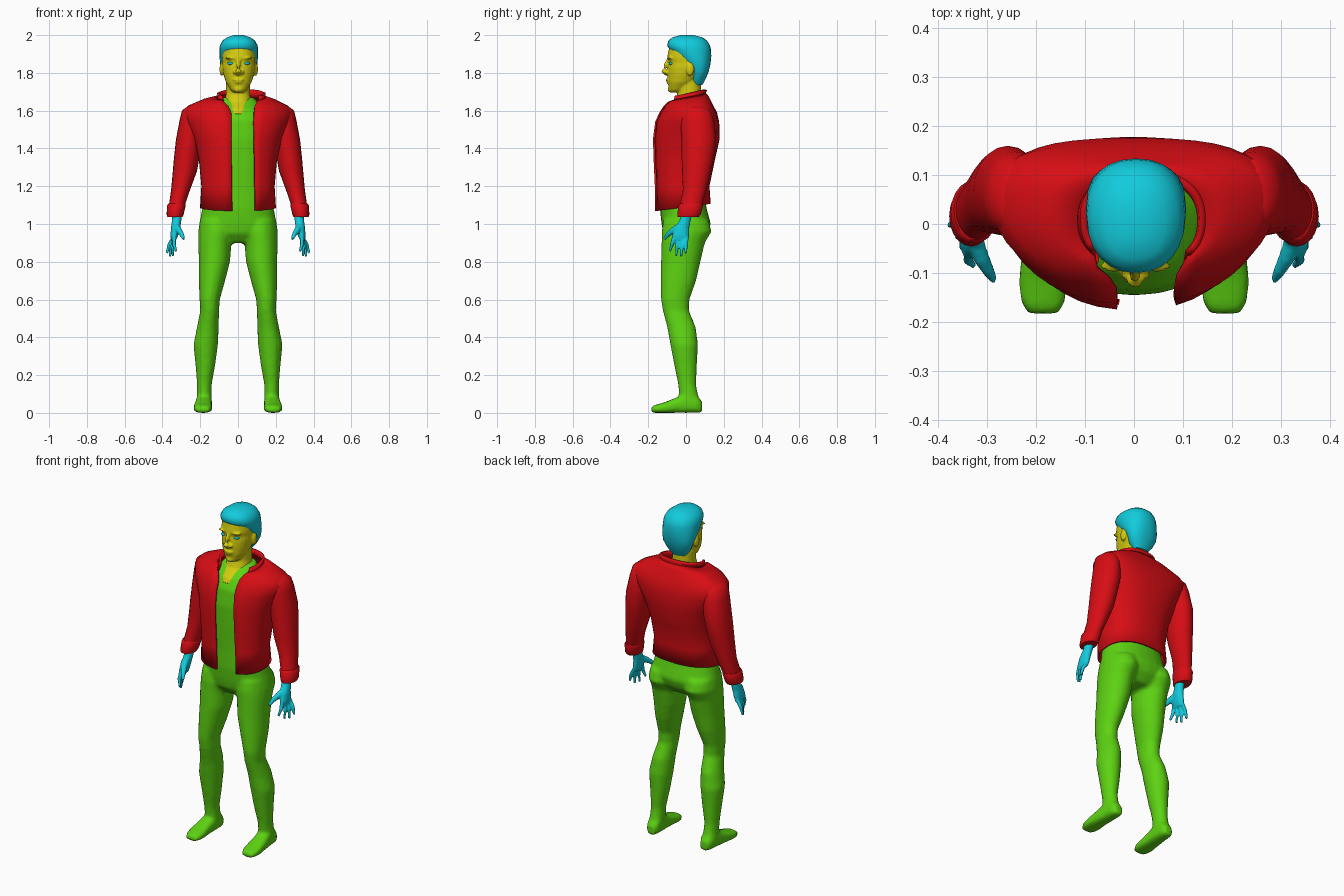
import bpy, bmesh
from math import sin, cos, pi, asin, radians
from mathutils import Vector, Matrix


def material(name, rgb):
    m = bpy.data.materials.new(name)
    m.diffuse_color = (*rgb, 1)
    return m


RED = material("red", (0.68, 0.004, 0.007))
GREEN = material("green", (0.11, 0.65, 0.006))
CYAN = material("cyan", (0.006, 0.6, 0.72))
YELLOW = material("yellow", (0.66, 0.6, 0.005))


def spow(v, e):
    return (1 if v >= 0 else -1) * abs(v) ** e


def ring(z, cx, cy, rx, ry, n=20, e=1.0):
    return [Vector((cx + rx * spow(sin(2 * pi * i / n), e),
                    cy - ry * spow(cos(2 * pi * i / n), e), z)) for i in range(n)]


def span(z, hw, yf, yb, cx=0.0, n=24, e=0.9):
    return ring(z, cx, (yf + yb) / 2, hw, (yb - yf) / 2, n, e)


def loft(bm, rings, closed=True):
    rows = [[bm.verts.new(p) for p in r] for r in rings]
    n = len(rows[0])
    for a, b in zip(rows, rows[1:]):
        for i in range(n if closed else n - 1):
            j = (i + 1) % n
            bm.faces.new((a[i], a[j], b[j], b[i]))
    if closed:
        bm.faces.new(rows[0])
        bm.faces.new(rows[-1])


def tube(bm, pts, radii, n=8):
    pts = [Vector(p) for p in pts]
    rings = []
    for k, p in enumerate(pts):
        d = (pts[min(k + 1, len(pts) - 1)] - pts[max(k - 1, 0)]).normalized()
        q = d.to_track_quat('Z', 'Y')
        rings.append([p + q @ Vector((radii[k] * cos(2 * pi * i / n), radii[k] * sin(2 * pi * i / n), 0))
                      for i in range(n)])
    loft(bm, rings)


def ball(bm, c, s):
    bmesh.ops.create_uvsphere(bm, u_segments=12, v_segments=8, radius=1,
                              matrix=Matrix.Translation(c) @ Matrix.Diagonal((*s, 1)))


def finish(bm, name, mat, mirror=False, voxel=0, thick=0, smooth=0):
    bmesh.ops.recalc_face_normals(bm, faces=bm.faces)
    me = bpy.data.meshes.new(name)
    bm.to_mesh(me)
    bm.free()
    me.materials.append(mat)
    me.shade_smooth()
    me.set_sharp_from_angle(angle=radians(50))
    ob = bpy.data.objects.new(name, me)
    bpy.context.collection.objects.link(ob)
    if mirror:
        m = ob.modifiers.new("mirror", 'MIRROR')
        m.use_mirror_merge = False
    if voxel:
        m = ob.modifiers.new("union", 'REMESH')
        m.mode, m.voxel_size, m.use_smooth_shade = 'VOXEL', voxel, True
    if smooth:
        m = ob.modifiers.new("relax", 'SMOOTH')
        m.factor, m.iterations = 0.5, smooth
    if thick:
        m = ob.modifiers.new("thickness", 'SOLIDIFY')
        m.thickness, m.offset = thick, 0
    return ob


# Shirt, trousers and feet, fused into one body suit
bm = bmesh.new()
loft(bm, [span(*r) for r in (
    (0.90, 0.10, -0.08, 0.07), (0.95, 0.18, -0.12, 0.115), (1.0, 0.205, -0.13, 0.132),
    (1.08, 0.19, -0.138, 0.11), (1.18, 0.168, -0.138, 0.09), (1.32, 0.172, -0.143, 0.11),
    (1.45, 0.178, -0.146, 0.13), (1.55, 0.165, -0.135, 0.13), (1.61, 0.13, -0.105, 0.11),
    (1.67, 0.085, -0.03, 0.09))])
for s in (-1, 1):
    loft(bm, [ring(z, s * cx, cy, rx, ry) for z, cx, cy, rx, ry in (
        (1.02, 0.112, 0, 0.09, 0.12), (0.96, 0.115, 0.003, 0.096, 0.133), (0.9, 0.122, -0.015, 0.088, 0.115),
        (0.8, 0.125, -0.028, 0.083, 0.105), (0.7, 0.138, -0.04, 0.07, 0.094),
        (0.6, 0.15, -0.057, 0.054, 0.076), (0.54, 0.15, -0.053, 0.05, 0.07),
        (0.45, 0.16, -0.023, 0.058, 0.076), (0.36, 0.171, -0.01, 0.065, 0.073),
        (0.25, 0.173, -0.002, 0.052, 0.06), (0.15, 0.178, 0.006, 0.039, 0.048), (0.05, 0.178, 0.02, 0.04, 0.052))])
    # foot: sections from heel to toe (y, centre x, half width, top z)
    loft(bm, [[Vector((s * cx + w * spow(sin(a * pi / 8), 0.7), y, h / 2 - h / 2 * spow(cos(a * pi / 8), 0.7)))
               for a in range(16)] for y, cx, w, h in (
        (0.085, 0.178, 0.024, 0.06), (0.06, 0.178, 0.038, 0.09), (0.0, 0.18, 0.043, 0.1),
        (-0.06, 0.184, 0.046, 0.078), (-0.12, 0.186, 0.051, 0.054), (-0.165, 0.186, 0.045, 0.042),
        (-0.184, 0.186, 0.03, 0.032))])
finish(bm, "body_suit", GREEN, voxel=0.012, smooth=3)


# Open jacket shell: z, centre x, half width, front y, back y, opening left, opening right, z slope over y
def open_row(z, cx, sx, yf, yb, xl, xr, slope=0.0, back=0.0, n=36, e=0.85):
    t0 = asin(min(1, max(0.0, (xr - cx) / sx)) ** (1 / e))
    t1 = asin(min(1, max(0.0, (xl + cx) / sx)) ** (1 / e))
    pts = []
    for i in range(n + 1):
        t = t0 + (2 * pi - t1 - t0) * i / n
        y = (yf + yb) / 2 - (yb - yf) / 2 * spow(cos(t), e) + back * sin(t) ** 2
        pts.append(Vector((cx + sx * spow(sin(t), e), y, z + slope * y)))
    return pts


bm = bmesh.new()
loft(bm, [open_row(*r) for r in (
    (1.09, 0, 0.195, -0.16, 0.125, 0.03, 0.09, 0.13), (1.2, 0, 0.188, -0.16, 0.118, 0.033, 0.088),
    (1.33, 0, 0.2, -0.166, 0.145, 0.034, 0.086), (1.45, 0, 0.225, -0.17, 0.172, 0.034, 0.084, 0, 0.02),
    (1.54, 0, 0.27, -0.158, 0.17, 0.034, 0.082, 0, 0.04), (1.59, 0, 0.285, -0.135, 0.158, 0.036, 0.084, 0, 0.04),
    (1.622, 0, 0.26, -0.115, 0.14, 0.05, 0.088, 0, 0.035), (1.652, 0.005, 0.185, -0.1, 0.12, 0.075, 0.1, 0.1, 0.02),
    (1.665, 0.015, 0.13, -0.09, 0.105, 0.08, 0.11, 0.2))], closed=False)
finish(bm, "jacket", RED, thick=0.012)

# Stand-up collar
bm = bmesh.new()
loft(bm, [open_row(*r) for r in (
    (1.64, 0.015, 0.135, -0.1, 0.11, 0.075, 0.105, 0.25), (1.67, 0.018, 0.118, -0.085, 0.098, 0.08, 0.11, 0.25),
    (1.69, 0.018, 0.122, -0.085, 0.105, 0.085, 0.115, 0.2))], closed=False)
finish(bm, "collar", RED, thick=0.014)

# Sleeves
bm = bmesh.new()
loft(bm, [ring(*r) for r in (
    (1.625, 0.235, 0.05, 0.03, 0.05), (1.60, 0.242, 0.055, 0.055, 0.075), (1.55, 0.243, 0.06, 0.066, 0.088),
    (1.45, 0.258, 0.068, 0.07, 0.092), (1.35, 0.272, 0.062, 0.067, 0.085), (1.28, 0.281, 0.056, 0.064, 0.077),
    (1.18, 0.304, 0.046, 0.05, 0.062), (1.09, 0.326, 0.024, 0.041, 0.058))])
finish(bm, "sleeve", RED, mirror=True)

# Cuffs
bm = bmesh.new()
loft(bm, [ring(*r) for r in (
    (1.108, 0.324, 0.028, 0.044, 0.06), (1.098, 0.326, 0.025, 0.049, 0.065),
    (1.05, 0.333, 0.016, 0.045, 0.062), (1.038, 0.334, 0.012, 0.04, 0.056))])
finish(bm, "cuff", RED, mirror=True)

# Hands
bm = bmesh.new()
loft(bm, [ring(z, *r, 12) for z, *r in (
    (1.07, 0.322, 0.01, 0.026, 0.03), (1.02, 0.325, -0.005, 0.025, 0.03), (0.98, 0.33, -0.022, 0.025, 0.04),
    (0.94, 0.337, -0.028, 0.021, 0.045), (0.915, 0.341, -0.028, 0.014, 0.042))])
for y, tip in ((-0.062, (0.328, -0.085, 0.855)), (-0.04, (0.345, -0.052, 0.83)),
               (-0.017, (0.36, -0.026, 0.828)), (0.003, (0.377, -0.002, 0.845))):
    base, end = Vector((0.337, y, 0.935)), Vector(tip)
    tube(bm, (base, base.lerp(end, 0.5) + Vector((0.007, 0, 0)), end), (0.012, 0.011, 0.007))
tube(bm, ((0.328, -0.03, 0.99), (0.312, -0.07, 0.965), (0.298, -0.095, 0.945), (0.287, -0.115, 0.92)),
     (0.019, 0.017, 0.013, 0.008))
finish(bm, "hand", CYAN, mirror=True, voxel=0.005, smooth=2)

# Head and neck with nose, brow, lips and ears
bm = bmesh.new()
loft(bm, [span(*r, 0.004) for r in (
    (1.697, 0.026, -0.082, -0.03), (1.71, 0.043, -0.09, 0.0), (1.75, 0.068, -0.096, 0.05),
    (1.79, 0.081, -0.098, 0.09), (1.83, 0.088, -0.096, 0.105), (1.855, 0.088, -0.092, 0.11),
    (1.88, 0.089, -0.1, 0.112), (1.93, 0.087, -0.09, 0.11), (1.97, 0.06, -0.06, 0.08))])
loft(bm, [span(*r) for r in (
    (1.58, 0.05, -0.125, 0.05), (1.61, 0.075, -0.108, 0.08), (1.65, 0.07, -0.06, 0.085),
    (1.69, 0.064, -0.045, 0.08), (1.76, 0.064, -0.045, 0.08))])
tube(bm, ((0.002, -0.093, 1.872), (0.002, -0.108, 1.838), (0.002, -0.118, 1.812), (0.002, -0.1, 1.79)),
     (0.009, 0.012, 0.017, 0.01))
ball(bm, (0.003, -0.095, 1.764), (0.03, 0.013, 0.006))
ball(bm, (0.003, -0.092, 1.75), (0.026, 0.013, 0.006))
ball(bm, (0.003, -0.08, 1.712), (0.025, 0.018, 0.016))
for s in (-1, 1):
    ball(bm, (0.003 + s * 0.018, -0.103, 1.803), (0.011, 0.012, 0.01))
    ball(bm, (0.003 + s * 0.043, -0.085, 1.879), (0.03, 0.014, 0.007))
    ball(bm, (0.004 + s * 0.09, 0.022, 1.82), (0.012, 0.022, 0.036))
finish(bm, "head", YELLOW, voxel=0.006, smooth=2)

# Eyes
bm = bmesh.new()
for s in (-1, 1):
    ball(bm, (0.003 + s * 0.042, -0.078, 1.85), (0.018, 0.013, 0.008))
finish(bm, "eyes", CYAN)

# Hair cap: sits back on the sides and comes forward above the forehead
bm = bmesh.new()
loft(bm, [span(*r, 0.004) for r in (
    (1.735, 0.045, 0.03, 0.086), (1.77, 0.072, 0.02, 0.105), (1.81, 0.09, 0.02, 0.121),
    (1.85, 0.099, -0.015, 0.13), (1.89, 0.102, -0.06, 0.134), (1.925, 0.102, -0.088, 0.132),
    (1.945, 0.1, -0.1, 0.127), (1.97, 0.087, -0.094, 0.112), (1.988, 0.062, -0.072, 0.088),
    (2.0, 0.026, -0.03, 0.04))])
finish(bm, "hair", CYAN)
